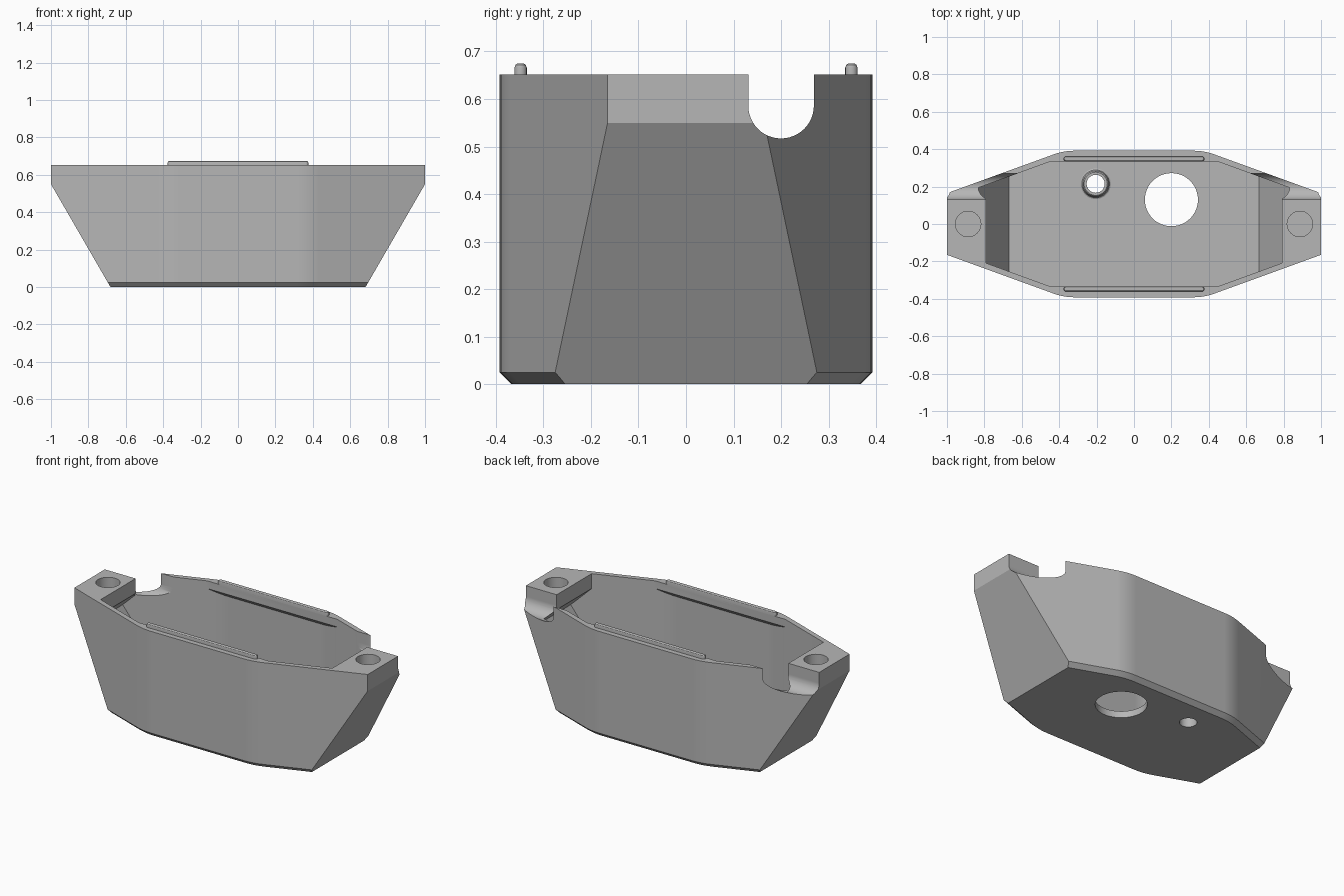
import bpy, bmesh, math
from mathutils import Vector

if "Cube" in bpy.data.objects:
    bpy.data.objects.remove(bpy.data.objects["Cube"])

TOP = 0.652
grey = bpy.data.materials.new("plain_grey")
grey.use_nodes = True
COLOUR = (0.47, 0.47, 0.47, 1)
grey.diffuse_color = COLOUR
grey.node_tree.nodes["Principled BSDF"].inputs["Base Color"].default_value = COLOUR


def loft(name, rings, closed=False):
    """Skin rings of equal length; cap the ends, or close the loop of rings."""
    bm = bmesh.new()
    loops = [[bm.verts.new(p) for p in ring] for ring in rings]
    pairs = list(zip(loops, loops[1:]))
    if closed:
        pairs.append((loops[-1], loops[0]))
    else:
        bm.faces.new(loops[0])
        bm.faces.new(loops[-1])
    for a, b in pairs:
        for i in range(len(a)):
            j = (i + 1) % len(a)
            bm.faces.new((a[i], a[j], b[j], b[i]))
    bmesh.ops.recalc_face_normals(bm, faces=bm.faces)
    mesh = bpy.data.meshes.new(name)
    bm.to_mesh(mesh)
    bm.free()
    mesh.materials.append(grey)
    ob = bpy.data.objects.new(name, mesh)
    bpy.context.collection.objects.link(ob)
    return ob


def prism(name, profile, axis, half):
    """Extrude a profile given in (x, z) along y, or in (y, z) along x."""
    def place(p, d):
        return (p[0], d, p[1]) if axis == "y" else (d, p[0], p[1])
    return loft(name, [[place(p, d) for p in profile] for d in (-half, half)])


def circle(x, y, r, z, n=48):
    return [(x + r * math.cos(math.tau * i / n), y + r * math.sin(math.tau * i / n), z)
            for i in range(n)]


def cylinder(name, x, y, r, z0, z1):
    return loft(name, [circle(x, y, r, z0), circle(x, y, r, z1)])


def mirrored(half):
    """Close a symmetric profile from its right half, listed top to bottom."""
    return half + [(-a, b) for a, b in reversed(half)]


def plan(inset, z):
    """Eight-sided outline with softly rounded long-side corners."""
    end = Vector((1, 0.165 - 1.064 * inset))
    corner = Vector((0.375 - 0.18 * inset, 0.392 - inset))
    a = corner + (end - corner).normalized() * 0.06
    b = corner - Vector((0.06, 0))
    quarter = [end]
    for i in range(6):
        t = i / 5
        quarter.append(a * (1 - t) ** 2 + corner * 2 * t * (1 - t) + b * t * t)
    half = quarter + [Vector((-p.x, p.y)) for p in reversed(quarter)]
    return [(p.x, p.y, z) for p in half] + [(p.x, -p.y, z) for p in reversed(half)]


def boolean(ob, cutter, operation):
    mod = ob.modifiers.new("cut", "BOOLEAN")
    mod.operation = operation
    mod.solver = "EXACT"
    mod.object = cutter
    bpy.context.view_layer.objects.active = ob
    bpy.ops.object.modifier_apply(modifier=mod.name)
    bpy.data.objects.remove(cutter)


# Outer hull: eight-sided tub with chamfered foot and sloping ends
tub = loft("tub", [plan(0.025, 0), plan(0, 0.025), plan(0, TOP)])
boolean(tub, prism("slopes", mirrored([(1, 0.8), (1, 0.55), (0.682, 0), (0.65, -0.055)]),
                   "y", 1), "INTERSECT")

# Cavity: leaves end blocks and a thickened rim with sloped undersides
cavity = loft("cavity", [plan(0.03, 0.04), plan(0.03, 0.75)])
blocks = mirrored([(0.79, 0.8), (0.79, 0.56), (0.904, 0.446), (0.669, 0.04), (0.64, -0.01)])
rim = mirrored([(0.335, 0.8), (0.335, 0.605), (0.38, 0.56), (0.38, -0.01)])
boolean(cavity, prism("blocks", blocks, "y", 1), "INTERSECT")
boolean(cavity, prism("rim", rim, "x", 1.2), "INTERSECT")
boolean(tub, cavity, "DIFFERENCE")

# U-shaped cable notch through both ends
R = 0.069
arc = [(0.2 + R * math.cos(math.pi * i / 24), 0.586 - R * math.sin(math.pi * i / 24))
       for i in range(25)]
boolean(tub, prism("notch", [(0.2 + R, 0.8)] + arc + [(0.2 - R, 0.8)], "x", 1.2), "DIFFERENCE")

# Blind holes in the end blocks, and the two floor holes
for side in (-1, 1):
    boolean(tub, cylinder("socket", side * 0.887, 0, 0.068, 0.575, 0.8), "DIFFERENCE")
boolean(tub, cylinder("large_hole", 0.2, 0.13, 0.142, -0.1, 0.2), "DIFFERENCE")
boolean(tub, cylinder("small_hole", -0.205, 0.215, 0.048, -0.1, 0.2), "DIFFERENCE")

# Raised collar round the small hole, with a flared base
collar_profile = [(0.048, 0.038), (0.085, 0.038), (0.074, 0.044), (0.069, 0.055),
                  (0.069, 0.09), (0.062, 0.098), (0.048, 0.098)]
collar = loft("floor_collar", [circle(-0.205, 0.215, r, z) for r, z in collar_profile], True)


# Locating ridges on the long rims
def stadium(r, z):
    pts = []
    for side in (1, -1):
        for i in range(9):
            t = math.pi * (i / 8 - 0.5)
            pts.append((side * (0.363 + r * math.cos(t)), side * r * math.sin(t), z))
    return pts


parts = [tub, collar]
for name, y in (("front_ridge", -0.348), ("back_ridge", 0.348)):
    ridge = loft(name, [stadium(0.013, TOP - 0.01), stadium(0.013, 0.666),
                        stadium(0.0105, 0.672), stadium(0.006, 0.675)])
    ridge.location.y = y
    parts.append(ridge)

# Smooth the rounded areas, keep edges crisp
for ob in parts:
    bpy.ops.object.select_all(action="DESELECT")
    ob.select_set(True)
    bpy.context.view_layer.objects.active = ob
    bpy.ops.object.shade_smooth_by_angle(angle=math.radians(28))
    mod = ob.modifiers.new("even_normals", "WEIGHTED_NORMAL")
    mod.keep_sharp = True
